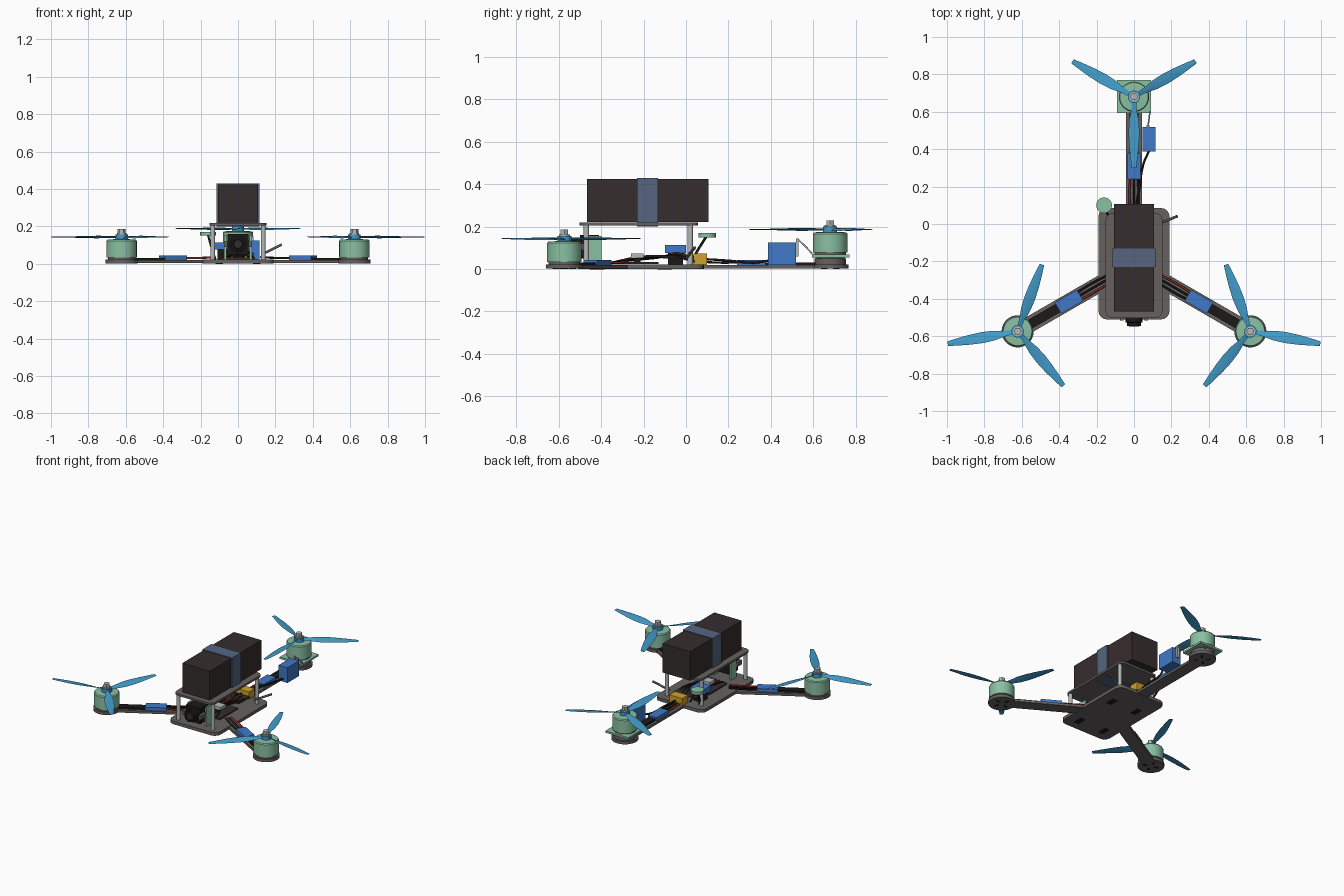
import bpy, bmesh, math
from mathutils import Matrix, Vector

old = bpy.data.objects.get("Cube")
if old:
    bpy.data.objects.remove(old)


def material(name, hex_code):
    rgb = [int(hex_code[i:i + 2], 16) / 255 for i in (0, 2, 4)]
    col = [c / 12.92 if c < 0.04 else ((c + 0.055) / 1.055) ** 2.4 for c in rgb] + [1]
    m = bpy.data.materials.new(name)
    m.use_nodes = True
    m.diffuse_color = col
    m.node_tree.nodes["Principled BSDF"].inputs["Base Color"].default_value = col
    return m


GREY = material("frame_grey", "66615F")
DARK = material("battery_dark", "362D2D")
BLACK = material("black", "1C1918")
BLUE = material("blue", "4078C8")
PROP = material("propeller_blue", "429CCB")
GREEN = material("motor_green", "8AC0A2")
SLATE = material("strap_slate", "566580")
GOLD = material("mustard", "CFA22E")
SILVER = material("silver", "B4B9B9")
RED = material("wire_red", "A0302A")
I = Matrix.Identity(4)


def finish(name, bm, mat, M=I):
    bmesh.ops.recalc_face_normals(bm, faces=bm.faces)
    mesh = bpy.data.meshes.new(name)
    bm.to_mesh(mesh)
    bm.free()
    mesh.polygons.foreach_set("use_smooth", [True] * len(mesh.polygons))
    mesh.set_sharp_from_angle(angle=math.radians(35))
    mesh.materials.append(mat)
    ob = bpy.data.objects.new(name, mesh)
    ob.matrix_world = M
    bpy.context.scene.collection.objects.link(ob)
    return ob


def box(name, mat, lo, hi, corner=0, M=I):
    """Box between two corners; corner rounds its upright edges."""
    bm = bmesh.new()
    lo, hi = Vector(lo), Vector(hi)
    bmesh.ops.create_cube(bm, size=1, matrix=Matrix.Translation((lo + hi) / 2)
                          @ Matrix.Diagonal((*(hi - lo), 1)))
    if corner:
        up = [e for e in bm.edges if abs(e.verts[0].co.z - e.verts[1].co.z) > 1e-4]
        bmesh.ops.bevel(bm, geom=up, offset=corner, segments=4, profile=0.5, affect='EDGES')
    return finish(name, bm, mat, M)


def lathe(name, mat, profile, M=I, sides=32):
    """Turn (radius, height) points around z."""
    bm = bmesh.new()
    rings = []
    for r, z in profile:
        rings.append([bm.verts.new((r * math.cos(a), r * math.sin(a), z))
                      for a in (i * math.tau / sides for i in range(sides))])
    for a, b in zip(rings, rings[1:]):
        for i in range(sides):
            j = (i + 1) % sides
            bm.faces.new((a[i], a[j], b[j], b[i]))
    bm.faces.new(rings[0])
    bm.faces.new(rings[-1])
    return finish(name, bm, mat, M)


def disc(name, mat, r, z0, z1, M=I, sides=32):
    return lathe(name, mat, [(r, z0), (r, z1)], M, sides)


def wire(name, mat, pts, r=0.005, M=I):
    cu = bpy.data.curves.new(name, 'CURVE')
    cu.dimensions = '3D'
    cu.bevel_depth = r
    cu.bevel_resolution = 1
    cu.resolution_u = 4
    cu.use_fill_caps = True
    sp = cu.splines.new('BEZIER')
    sp.bezier_points.add(len(pts) - 1)
    for p, co in zip(sp.bezier_points, pts):
        p.co = co
        p.handle_left_type = p.handle_right_type = 'AUTO'
    cu.materials.append(mat)
    ob = bpy.data.objects.new(name, cu)
    ob.matrix_world = M
    bpy.context.scene.collection.objects.link(ob)


def propeller(name, M, start, hand):
    """Three twisted, tapering blades in one mesh."""
    stations = [(0.02, 0.024, 22), (0.07, 0.032, 20), (0.13, 0.054, 15), (0.19, 0.06, 11),
                (0.26, 0.053, 8), (0.33, 0.038, 6), (0.38, 0.025, 5)]
    bm = bmesh.new()
    for k in range(3):
        R = Matrix.Rotation(math.radians(start + 120 * k), 4, 'Z')
        rings = []
        for r, w, pitch in stations:
            T = R @ Matrix.Translation((r, 0, 0)) @ Matrix.Rotation(math.radians(hand * pitch), 4, 'X')
            section = [(-w / 2, 0), (0, 0.003), (w / 2, 0), (0, -0.002)]
            rings.append([bm.verts.new(T @ Vector((0, y, z))) for y, z in section])
        for a, b in zip(rings, rings[1:]):
            for i in range(4):
                j = (i + 1) % 4
                bm.faces.new((a[i], a[j], b[j], b[i]))
        bm.faces.new(rings[0])
        bm.faces.new(rings[-1])
    finish(name, bm, PROP, M)


def motor(side, M, start, hand):
    """Motor standing on z = 0 of M, with hub, propeller and nut."""
    disc(side + "_motor_base", GREY, 0.074, 0, 0.014, M)
    lathe(side + "_motor_bell", GREEN, [(0.081, 0.012), (0.081, 0.1), (0.076, 0.107), (0.03, 0.11)], M)
    disc(side + "_prop_hub", PROP, 0.033, 0.108, 0.134, M)
    propeller(side + "_propeller", M @ Matrix.Translation((0, 0, 0.121)), start, hand)
    disc(side + "_prop_nut", SILVER, 0.026, 0.134, 0.142, M, 16)
    disc(side + "_nut_cap", SILVER, 0.021, 0.142, 0.164, M, 6)


# Arms, speed controllers and motors; each arm runs along local x toward the body
arms = [("right", (-0.622, -0.574), 30, 0.317, 70, 1),
        ("left", (0.622, -0.574), 150, 0.317, 110, -1),
        ("rear", (0, 0.68), -90, 0.372, 30, 1)]
for side, (x, y), angle, mid, start, hand in arms:
    place = Matrix.Translation((x, y, 0))
    A = place @ Matrix.Rotation(math.radians(angle), 4, 'Z')
    box(side + "_arm", GREY, (0, -0.043, 0.003), (0.62, 0.043, 0.02), M=A)
    disc(side + "_arm_pad", GREY, 0.086, 0.002, 0.022, A)
    for k in range(4):
        S = A @ Matrix.Rotation(math.pi * (k / 2 + 0.25), 4, 'Z')
        box(side + "_screw_slot", BLACK, (0.025, -0.007, 0.001), (0.055, 0.007, 0.004), M=S)
    box(side + "_speed_controller", BLUE, (mid - 0.068, -0.034, 0.02), (mid + 0.068, 0.034, 0.043), M=A)
    box(side + "_motor_lead", BLACK, (0.07, -0.025, 0.02), (mid - 0.068, 0.025, 0.032), M=A)
    for off, mat in ((-0.02, RED), (0, BLACK), (0.02, BLACK)):
        wire(side + "_power_wire", mat, [(mid + 0.06, off, 0.032), (mid + 0.13, off * 1.2, 0.03),
                                         (mid + 0.25, off, 0.035)], 0.006, A)
    lift = 0.066 if side == "rear" else 0.022
    motor(side, place @ Matrix.Translation((0, 0, lift)), start, hand)

# Tilting tail mount
R = Matrix.Translation((0, 0.68, 0))
disc("tilt_base", GREY, 0.074, 0.022, 0.05, R)
box("tilt_plate", GREEN, (-0.09, 0.593, 0.055), (0.09, 0.77, 0.068))
box("tilt_hinge", GREY, (-0.04, 0.61, 0.045), (0.04, 0.75, 0.057))

# Tail servo and linkage
box("servo_body", BLUE, (0.045, 0.387, 0.018), (0.115, 0.518, 0.125))
box("servo_horn", SILVER, (0.067, 0.518, 0.06), (0.083, 0.53, 0.145))
wire("servo_linkage", SILVER, [(0.075, 0.527, 0.14), (0.08, 0.56, 0.11), (0.085, 0.6, 0.066)], 0.004)
wire("servo_wire", BLACK, [(0.08, 0.39, 0.04), (0.05, 0.32, 0.03), (0.03, 0.2, 0.04), (0, 0.03, 0.05)], 0.006)

# Body plates, posts and underside slots
box("lower_plate", GREY, (-0.19, -0.51, 0), (0.19, 0.085, 0.022), 0.045)
box("upper_plate", GREY, (-0.152, -0.502, 0.205), (0.152, 0.057, 0.219), 0.035)
for sx in (-1, 1):
    for y in (-0.47, 0.02):
        disc("standoff", SILVER, 0.013, 0.02, 0.207, Matrix.Translation((sx * 0.135, y, 0)), 12)
    for y in (-0.42, -0.1):
        box("underside_slot", BLACK, (sx * 0.1 - 0.02, y - 0.035, -0.001), (sx * 0.1 + 0.02, y + 0.035, 0.001))

# Battery and strap
box("battery", DARK, (-0.107, -0.468, 0.221), (0.107, 0.107, 0.425))
box("battery_strap", SLATE, (-0.115, -0.23, 0.2), (0.115, -0.132, 0.43))

# Camera and its mount, facing the front
box("camera_body", BLACK, (-0.055, -0.5, 0.05), (0.055, -0.41, 0.16))
C = Matrix.Translation((0, -0.5, 0.105)) @ Matrix.Rotation(math.pi / 2, 4, 'X')
lathe("camera_lens", BLACK, [(0.045, 0), (0.045, 0.025), (0.037, 0.028), (0.037, 0.045), (0.026, 0.047), (0.022, 0.04)], C)
disc("lens_glass", DARK, 0.022, 0.036, 0.042, C)
for sx in (-1, 1):
    box("camera_side_plate", GREEN, (sx * 0.068 - 0.006, -0.458, 0.022), (sx * 0.068 + 0.006, -0.398, 0.155))
    box("camera_bracket", GREY, (sx * 0.065 - 0.01, -0.517, 0.09), (sx * 0.065 + 0.01, -0.458, 0.12))

# Electronics between the plates
box("power_board", DARK, (-0.09, -0.33, 0.024), (0.09, -0.13, 0.034))
box("control_board", DARK, (-0.085, -0.11, 0.05), (0.085, 0.01, 0.058))
box("receiver", BLUE, (-0.125, -0.1, 0.075), (-0.03, 0, 0.113))
box("receiver_foot", BLACK, (-0.11, -0.085, 0.022), (-0.045, -0.015, 0.075))
box("white_module", SILVER, (-0.045, -0.26, 0.052), (0.045, -0.2, 0.073))
box("module_foot", BLACK, (-0.025, -0.245, 0.03), (0.025, -0.215, 0.052))
box("mustard_module", GOLD, (-0.04, 0.035, 0.02), (0.06, 0.1, 0.074))
for k in range(5):
    x = -0.06 + 0.03 * k
    wire("loom_wire", RED if k == 1 else BLACK,
         [(x, -0.33, 0.035), (x * 0.6, -0.22, 0.045 + 0.003 * k), (x * 0.8 + 0.02, -0.1, 0.06),
          (x + 0.01, -0.04, 0.08 - 0.006 * k), (x, 0.04, 0.035)], 0.006)

# Aerials
disc("round_aerial", GREEN, 0.042, 0.15, 0.171, Matrix.Translation((-0.16, 0.1, 0)))
wire("round_aerial_stem", BLACK, [(-0.12, 0.02, 0.025), (-0.14, 0.05, 0.08), (-0.16, 0.095, 0.152)], 0.006)
wire("rod_aerial", GREY, [(0.125, 0.0, 0.05), (0.178, 0.02, 0.075), (0.232, 0.042, 0.102)], 0.007)
